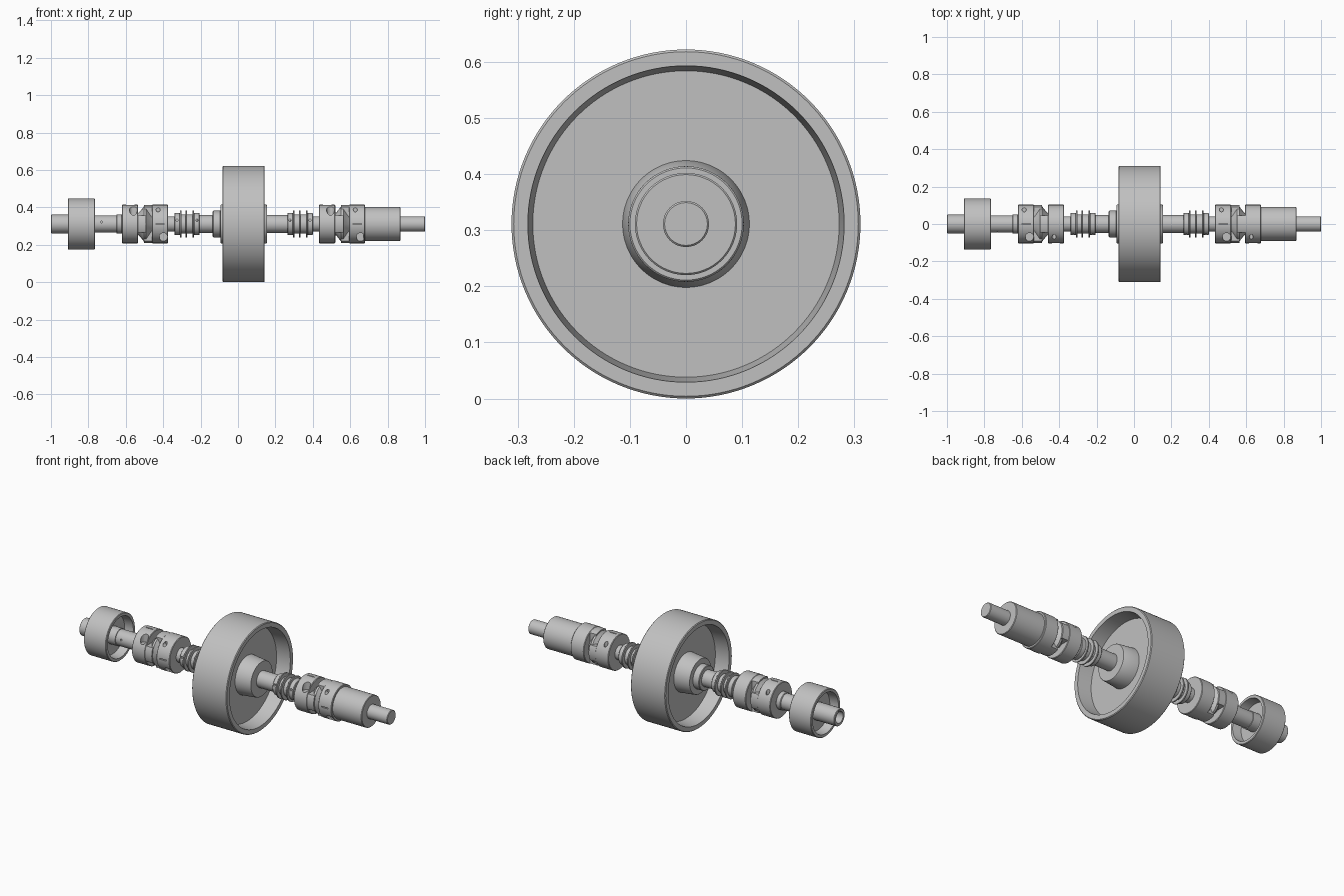
import bpy, bmesh, math
from mathutils import Matrix, Vector

if "Cube" in bpy.data.objects:
    bpy.data.objects.remove(bpy.data.objects["Cube"], do_unlink=True)

AXIS = 0.311  # height of the shaft line

steel = bpy.data.materials.new("steel grey")
steel.use_nodes = True
steel.diffuse_color = (0.53, 0.53, 0.53, 1)
steel.node_tree.nodes["Principled BSDF"].inputs["Base Color"].default_value = (0.53, 0.53, 0.53, 1)


def finish(name, bm, smooth=True):
    bmesh.ops.recalc_face_normals(bm, faces=bm.faces)
    mesh = bpy.data.meshes.new(name)
    bm.to_mesh(mesh)
    bm.free()
    mesh.materials.append(steel)
    ob = bpy.data.objects.new(name, mesh)
    ob.location.z = AXIS
    bpy.context.collection.objects.link(ob)
    if smooth:
        shade(ob)
    return ob


def shade(ob):
    bpy.ops.object.select_all(action='DESELECT')
    ob.select_set(True)
    bpy.context.view_layer.objects.active = ob
    bpy.ops.object.shade_smooth_by_angle(angle=math.radians(30))


def lathe(name, profile, sides=64):
    """Revolve (x, radius) points about the shaft line; the profile is closed."""
    bm = bmesh.new()
    rings = []
    for x, r in profile:
        if r == 0:
            rings.append([bm.verts.new((x, 0, 0))] * sides)
        else:
            rings.append([bm.verts.new((x, r * math.cos(a), r * math.sin(a)))
                          for a in (math.tau * i / sides for i in range(sides))])
    for a, b in zip(rings, rings[1:] + rings[:1]):
        for i in range(sides):
            j = (i + 1) % sides
            vs = list(dict.fromkeys((a[i], a[j], b[j], b[i])))
            if len(vs) > 2:
                bm.faces.new(vs)
    return finish(name, bm)


def rod(name, x0, x1, r, c=0.003):
    return lathe(name, [(x0, 0), (x0, r - c), (x0 + c, r), (x1 - c, r), (x1, r - c), (x1, 0)])


def add_box(bm, size, center):
    bmesh.ops.create_cube(bm, size=1, matrix=Matrix.Translation(center) @ Matrix.Diagonal((*size, 1)))


def add_hole(bm, start, end, r):
    start, end = Vector(start), Vector(end)
    d = end - start
    bmesh.ops.create_cone(bm, cap_ends=True, segments=20, radius1=r, radius2=r, depth=d.length,
                          matrix=Matrix.Translation((start + end) / 2)
                          @ d.to_track_quat('Z', 'Y').to_matrix().to_4x4())


def cut(ob, fill, turn=0):
    """Cut ob with the shapes that fill() adds, turned about the shaft line."""
    bm = bmesh.new()
    fill(bm)
    bm.transform(Matrix.Rotation(turn, 4, 'X'))
    cutter = finish(ob.name + "_cutter", bm, False)
    mod = ob.modifiers.new("cut", 'BOOLEAN')
    mod.object, mod.operation, mod.solver = cutter, 'DIFFERENCE', 'EXACT'
    bpy.context.view_layer.objects.active = ob
    bpy.ops.object.modifier_apply(modifier=mod.name)
    bpy.data.objects.remove(cutter, do_unlink=True)
    shade(ob)


# Flywheel with a thin web and drafted recesses on both sides
mid, web = 0.03, 0.03
half = [(web, 0.113), (web, 0.273), (0.113, 0.282), (0.113, 0.307), (0.109, 0.311)]
hub = [(0.124, 0), (0.124, 0.101), (0.121, 0.103)]
side = hub + half
lathe("flywheel", [(mid + x, r) for x, r in side] + [(mid - x, r) for x, r in reversed(side)], 128)

# Belt pulley with a web and recesses, and its hollow hub
half = [(0.02, 0.05), (0.02, 0.113), (0.072, 0.119), (0.072, 0.134), (0.069, 0.137)]
lathe("pulley", [(-0.837 + x, r) for x, r in half] + [(-0.837 - x, r) for x, r in reversed(half)], 96)
end = lathe("pulley_hub", [(-0.90, 0), (-0.90, 0.033), (-1, 0.033), (-1, 0.047), (-0.997, 0.05),
                           (-0.765, 0.05), (-0.765, 0)])
cut(end, lambda bm: add_box(bm, (0.1, 0.02, 0.02), (-0.96, 0, 0.034)))

# Shafts, collar, and end machine
outer = rod("pulley_shaft", -0.77, -0.60, 0.046)
cut(outer, lambda bm: add_hole(bm, (-0.73, -0.1, 0.01), (-0.73, -0.03, 0.01), 0.005))
rod("shaft_collar", -0.65, -0.62, 0.051)
rod("left_inner_shaft", -0.40, -0.32, 0.041)
rod("left_flywheel_shaft", -0.22, -0.10, 0.048)
rod("bearing_shoulder", -0.135, -0.092, 0.071)
rod("right_flywheel_shaft", 0.15, 0.28, 0.048)
rod("right_inner_shaft", 0.38, 0.45, 0.041)
rod("motor_body", 0.67, 0.868, 0.091)
rod("motor_shaft", 0.86, 1.0, 0.041)


def clamp_hub(name, x0, x1, turn):
    """Clamping hub with a slit, a screw pocket and a set screw hole."""
    ob = rod(name, x0, x1, 0.103)
    x = (x0 + x1) / 2

    def shapes(bm):
        add_box(bm, (0.045, 0.06, 0.006), (x, -0.09, 0))

    def holes(bm):
        add_hole(bm, (x + 0.018, -0.13, -0.070), (x + 0.018, -0.045, -0.070), 0.022)
        add_hole(bm, (x - 0.01, -0.13, 0.076), (x - 0.01, -0.05, 0.076), 0.011)

    cut(ob, shapes, turn)
    cut(ob, holes, turn)


def jaws(name, x0, x1, across):
    """Pair of opposite jaws: a ring cut down to two blocks."""
    ob = lathe(name, [(x0, 0.058), (x0, 0.101), (x1, 0.101), (x1, 0.058)])

    def shapes(bm):
        for s in (-1, 1):
            add_box(bm, (0.2, 0.3, 0.2), ((x0 + x1) / 2, 0, s * 0.145))

    cut(ob, shapes, across)


def jaw_coupling(label, c):
    clamp_hub(label + "_outer_clamp_hub", c - 0.123, c - 0.037, -math.pi / 2)
    clamp_hub(label + "_inner_clamp_hub", c + 0.037, c + 0.123, 0)
    jaws(label + "_side_jaws", c - 0.038, c + 0.006, 0)
    jaws(label + "_upright_jaws", c - 0.006, c + 0.038, math.pi / 2)
    # Flexible disc with sloping shoulders between the jaws
    lathe(label + "_flexible_disc", [(c - 0.04, 0), (c - 0.04, 0.055), (c - 0.028, 0.066), (c - 0.006, 0.094),
                                     (c + 0.006, 0.094), (c + 0.028, 0.066), (c + 0.04, 0.055), (c + 0.04, 0)], 16)


def ring_coupling(label, x):
    """Slim coupling: two sleeves, a core and three thin flanges."""
    ends = [rod(label + "_outer_sleeve", x, x + 0.03, 0.06), rod(label + "_inner_sleeve", x + 0.105, x + 0.135, 0.06)]
    for ob, hx in zip(ends, (0.014, 0.12)):
        cut(ob, lambda bm: add_hole(bm, (x + hx, -0.1, 0.02), (x + hx, -0.04, 0.02), 0.006))
    rod(label + "_core", x + 0.02, x + 0.11, 0.052)
    for i, d in enumerate((0.034, 0.064, 0.102)):
        rod(f"{label}_flange_{i + 1}", x + d - 0.004, x + d + 0.004, 0.073, 0.001)


for label, jaw_center, ring_start in (("right", -0.497, -0.34), ("left", 0.557, 0.265)):
    jaw_coupling(label + "_jaw_coupling", jaw_center)
    ring_coupling(label + "_ring_coupling", ring_start)
